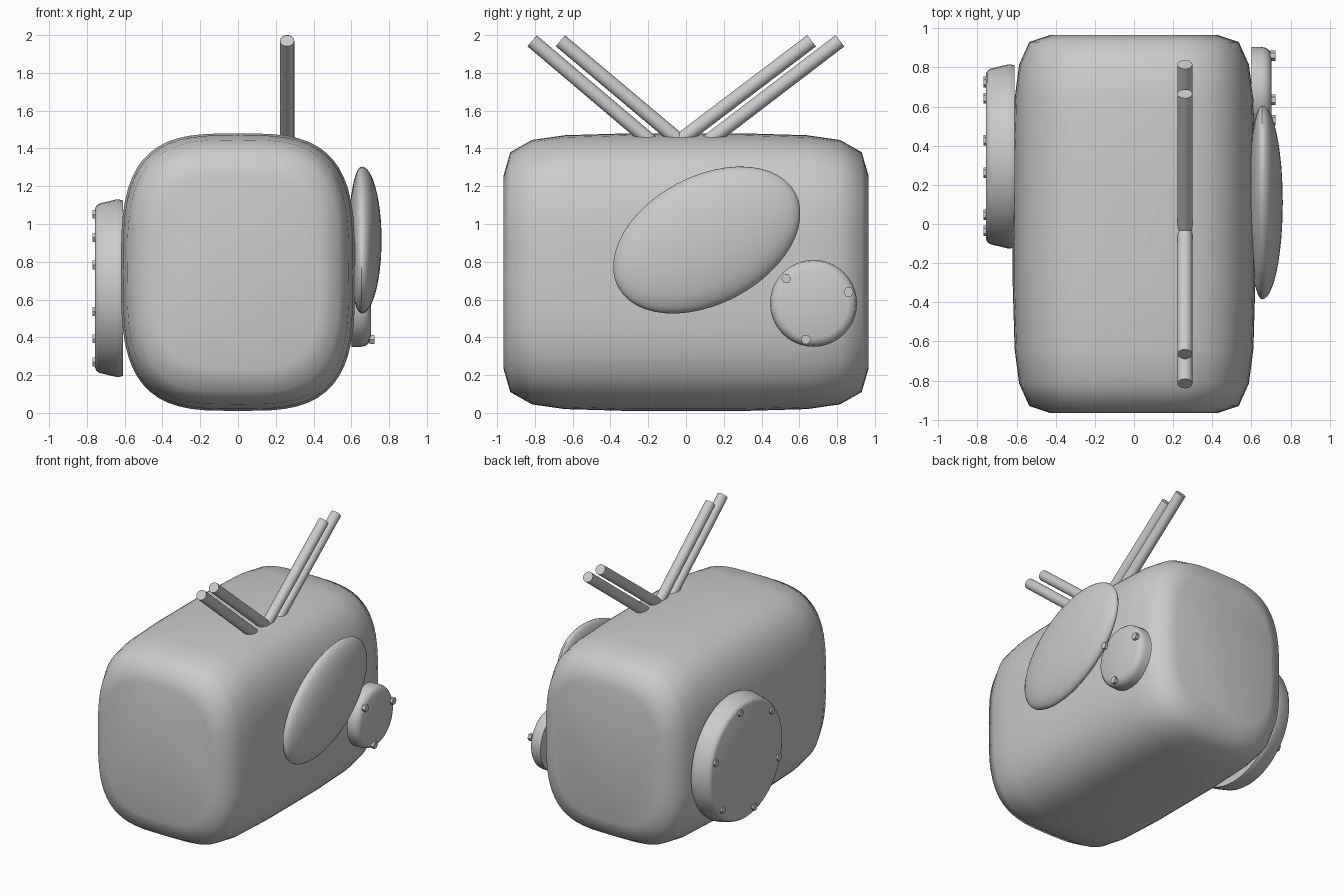
import bpy
import bmesh
from math import sin, cos, pi, radians, copysign
from mathutils import Vector

if "Cube" in bpy.data.objects:
    bpy.data.objects.remove(bpy.data.objects["Cube"])


def loft(name, rings, angle=40):
    """Skin a list of equal-length point rings and cap both ends."""
    bm = bmesh.new()
    loops = [[bm.verts.new(p) for p in ring] for ring in rings]
    n = len(loops[0])
    for a, b in zip(loops, loops[1:]):
        for i in range(n):
            j = (i + 1) % n
            bm.faces.new((a[i], a[j], b[j], b[i]))
    bm.faces.new(loops[0])
    bm.faces.new(loops[-1])
    bmesh.ops.recalc_face_normals(bm, faces=bm.faces)
    mesh = bpy.data.meshes.new(name)
    bm.to_mesh(mesh)
    bm.free()
    obj = bpy.data.objects.new(name, mesh)
    bpy.context.collection.objects.link(obj)
    bpy.ops.object.select_all(action='DESELECT')
    obj.select_set(True)
    bpy.context.view_layer.objects.active = obj
    bpy.ops.object.shade_smooth_by_angle(angle=radians(angle))
    return obj


def superellipse(y, hx, hz, zc=0.745, n=3.3, count=56):
    pts = []
    for i in range(count):
        t = 2 * pi * i / count
        c, s = cos(t), sin(t)
        pts.append((copysign(abs(c) ** (2 / n), c) * hx, y,
                    zc + copysign(abs(s) ** (2 / n), s) * hz))
    return pts


def disc(name, profile, y, z, segs=40):
    """Lathe an (x, radius) profile around an axis parallel to x."""
    return loft(name, [[(x, y + r * cos(2 * pi * i / segs), z + r * sin(2 * pi * i / segs))
                        for i in range(segs)] for x, r in profile])


def rod(name, a, b, r, segs=24):
    a, b = Vector(a), Vector(b)
    q = (b - a).to_track_quat('Z', 'Y')
    loft(name, [[p + q @ Vector((r * cos(2 * pi * i / segs), r * sin(2 * pi * i / segs), 0))
                 for i in range(segs)] for p in (a, b)])


def bolts(name, x0, x1, y, z, radius, angles):
    for k, a in enumerate(angles):
        t = radians(a)
        disc(f"{name}_{k + 1}", [(x0, 0.027), (x1, 0.027)],
             y + radius * cos(t), z + radius * sin(t), 6)


# Rounded main body
half = [(0.965, 0.43, 0.515), (0.93, 0.535, 0.635), (0.815, 0.587, 0.7),
        (0.64, 0.61, 0.725), (0.3, 0.62, 0.735)]
stations = [(-y, hx, hz) for y, hx, hz in half] + half[::-1]
loft("body", [superellipse(*s) for s in stations], 50)

# Four splayed rods on top
for name, foot, tip in (("front_outer_rod", -0.225, -0.815), ("front_inner_rod", -0.07, -0.665),
                        ("back_inner_rod", 0.005, 0.665), ("back_outer_rod", 0.16, 0.815)):
    f, t = Vector((0.26, foot, 1.47)), Vector((0.26, tip, 1.97))
    rod(name, f - (t - f) * 0.12, t, 0.038)

# Tilted lens-shaped pod on the right side
tilt = radians(28)
pod = []
for k in range(25):
    u = -pi / 2 + pi * (k + 0.15 if k == 0 else k - 0.15 if k == 24 else k) / 24
    x = 0.655 + sin(u) * (0.105 if u > 0 else 0.07)
    ring = []
    for i in range(48):
        a, b = 0.532 * cos(u) * cos(2 * pi * i / 48), 0.338 * cos(u) * sin(2 * pi * i / 48)
        ring.append((x, 0.11 + a * cos(tilt) - b * sin(tilt), 0.915 + a * sin(tilt) + b * cos(tilt)))
    pod.append(ring)
loft("side_pod", pod)

# Small bolted cover on the right side
disc("small_cover", [(0.6, 0.23), (0.65, 0.23), (0.675, 0.225), (0.693, 0.21), (0.703, 0.185)],
     0.675, 0.58)
bolts("small_cover_bolt", 0.695, 0.722, 0.675, 0.58, 0.195, (18, 138, 258))

# Large bolted cover on the left side
disc("large_cover", [(-0.61, 0.465), (-0.63, 0.47), (-0.648, 0.469), (-0.735, 0.448),
                     (-0.75, 0.437), (-0.757, 0.42)], 0.345, 0.66, 48)
bolts("large_cover_bolt", -0.75, -0.77, 0.345, 0.66, 0.4, range(18, 378, 60))
